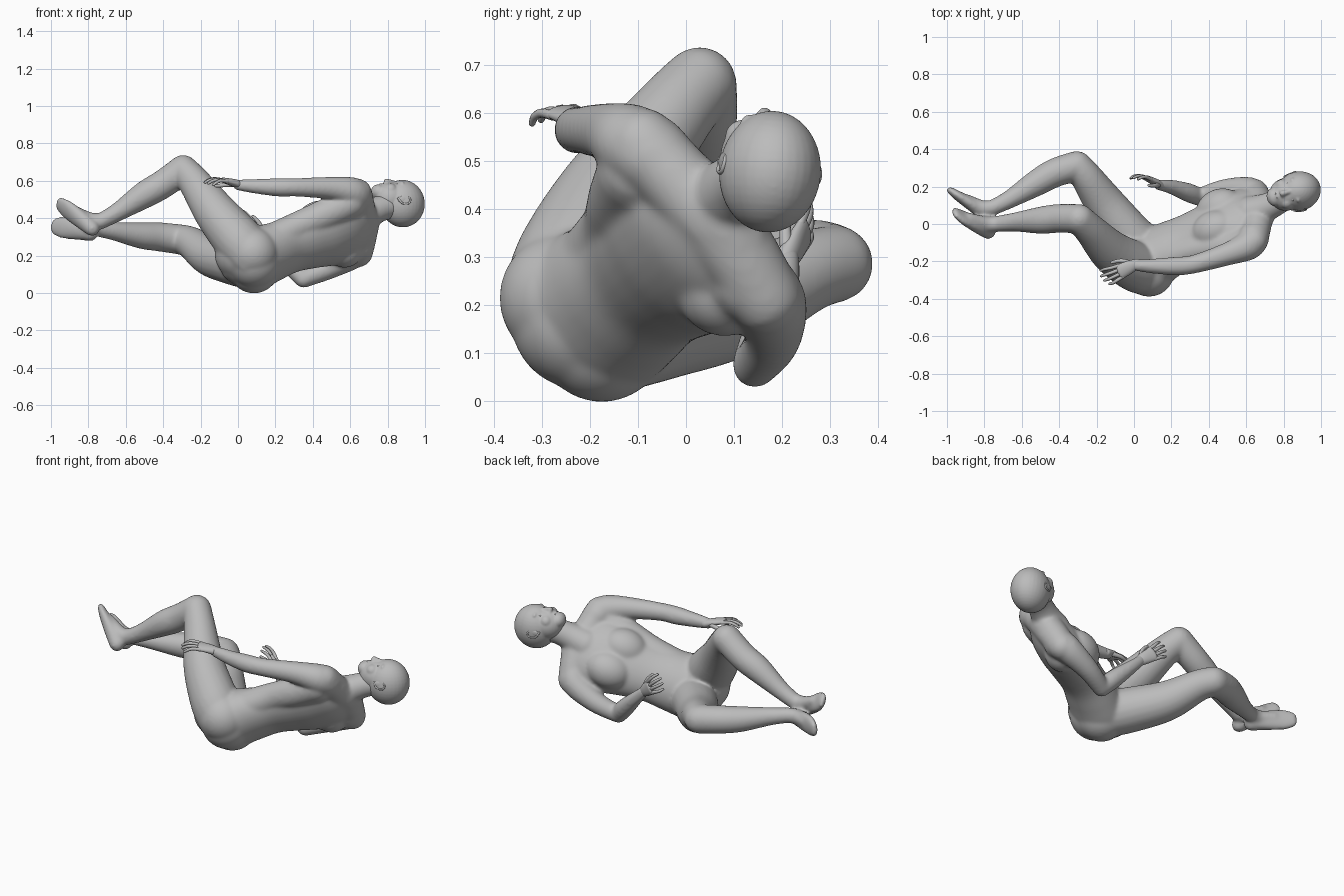
import bpy, bmesh, math
from mathutils import Vector, Matrix

cube = bpy.data.objects.get("Cube")
if cube:
    bpy.data.objects.remove(cube, do_unlink=True)

clay = bpy.data.materials.new("grey clay")
clay.diffuse_color = (0.5, 0.5, 0.5, 1)
clay.use_nodes = True
clay.node_tree.nodes["Principled BSDF"].inputs["Base Color"].default_value = (0.5, 0.5, 0.5, 1)


def spline(pts, sub=5):
    """Catmull-Rom resampling of (x, y, z, width[, depth]) rows."""
    rows = [Vector(p if len(p) == 5 else (*p, p[3])) for p in pts]
    out = []
    for i in range(len(rows) - 1):
        a, b, c, d = rows[max(i - 1, 0)], rows[i], rows[i + 1], rows[min(i + 2, len(rows) - 1)]
        for k in range(sub):
            t = k / sub
            out.append(0.5 * (2 * b + (c - a) * t + (2 * a - 5 * b + 4 * c - d) * t * t
                              + (3 * b - a - 3 * c + d) * t ** 3))
    return out + [rows[-1]]


def tube(bm, pts, side=(0, 0.3, 1), n=20):
    """Round-ended limb with elliptical cross-sections."""
    rows = spline(pts)
    cen = [Vector(r[:3]) for r in rows]
    tan = [(cen[min(i + 1, len(cen) - 1)] - cen[max(i - 1, 0)]).normalized() for i in range(len(cen))]
    secs = [(c, t, r[3], r[4]) for c, t, r in zip(cen, tan, rows)]

    def cap(sec, sign):
        c, t, a, b = sec
        return [(c + t * sign * min(a, b) * math.sin(q), t, a * math.cos(q), b * math.cos(q))
                for q in (0.4, 0.8, 1.15, 1.45)]
    secs = cap(secs[0], -1)[::-1] + secs + cap(secs[-1], 1)
    rings = []
    for c, t, a, b in secs:
        s = Vector(side)
        s = (s - t * s.dot(t)).normalized()
        m = t.cross(s)
        rings.append([bm.verts.new(c + s * a * math.cos(k * math.tau / n) + m * b * math.sin(k * math.tau / n))
                      for k in range(n)])
    for r, q in zip(rings, rings[1:]):
        for k in range(n):
            bm.faces.new((r[k], r[(k + 1) % n], q[(k + 1) % n], q[k]))
    bm.faces.new(rings[0][::-1])
    bm.faces.new(rings[-1])


def ball(bm, c, r, axes=((1, 0, 0), (0, 1, 0), (0, 0, 1))):
    """Ellipsoid with radii r along the given axes."""
    r = (r, r, r) if isinstance(r, float) else r
    m = Matrix([Vector(a) * s for a, s in zip(axes, r)]).transposed().to_4x4()
    m.translation = Vector(c)
    bmesh.ops.create_uvsphere(bm, u_segments=32, v_segments=20, radius=1, matrix=m)


def finish(bm, name, voxel=None, smooth=0):
    bmesh.ops.recalc_face_normals(bm, faces=bm.faces)
    for f in bm.faces:
        f.smooth = True
    me = bpy.data.meshes.new(name)
    bm.to_mesh(me)
    bm.free()
    me.materials.append(clay)
    ob = bpy.data.objects.new(name, me)
    bpy.context.collection.objects.link(ob)
    if voxel:
        rm = ob.modifiers.new("fuse", 'REMESH')
        rm.mode, rm.voxel_size, rm.use_smooth_shade = 'VOXEL', voxel, True
        sm = ob.modifiers.new("soften", 'SMOOTH')
        sm.factor, sm.iterations = 0.5, smooth
    return ob


# Body: trunk, buttocks, breasts and limbs fused into one skin
W = Vector((0, -0.66, 0.75)).normalized()      # across the body
D = Vector((0.87, 0.42, 0.25))                 # along the trunk
D = (D - W * D.dot(W)).normalized()
F = W.cross(D)
F = F if F.z > 0 else -F                       # out of the chest
body = bmesh.new()
tube(body, [(0.02, -0.2, 0.18, 0.15, 0.125), (0.09, -0.185, 0.185, 0.178, 0.15),
            (0.19, -0.135, 0.22, 0.172, 0.135), (0.29, -0.085, 0.255, 0.163, 0.12),
            (0.40, -0.04, 0.29, 0.18, 0.125), (0.50, 0.0, 0.32, 0.2, 0.13),
            (0.60, 0.035, 0.35, 0.2, 0.115), (0.67, 0.06, 0.38, 0.15, 0.085)], W, 32)
# hips and buttocks
ball(body, (0.08, -0.252, 0.215), 0.137)
ball(body, (0.085, -0.22, 0.17), 0.145)
ball(body, (0.085, -0.175, 0.135), 0.137)
ball(body, (0.02, -0.2, 0.21), 0.145)
# flank, shoulder blade and breasts
tube(body, [(0.2, -0.18, 0.29, 0.09), (0.33, -0.14, 0.36, 0.08), (0.47, -0.12, 0.42, 0.085), (0.6, -0.1, 0.48, 0.085)])
ball(body, (0.57, 0.08, 0.235), 0.1)
for c in ((0.43, -0.03, 0.39), (0.455, 0.085, 0.295)):
    ball(body, c, (0.13, 0.105, 0.1), (D, W, F))
# neck and shoulder line
tube(body, [(0.62, 0.06, 0.39, 0.09), (0.70, 0.085, 0.425, 0.078), (0.77, 0.12, 0.455, 0.07), (0.84, 0.16, 0.47, 0.07)])
tube(body, [(0.64, -0.09, 0.535, 0.077), (0.655, -0.01, 0.45, 0.08), (0.665, 0.08, 0.35, 0.085),
            (0.645, 0.165, 0.215, 0.077)], (1, 0, 0))
# raised leg
tube(body, [(0.07, -0.25, 0.2, 0.132), (0.0, -0.225, 0.285, 0.134), (-0.12, -0.15, 0.43, 0.115),
            (-0.23, -0.035, 0.588, 0.088), (-0.293, 0.028, 0.66, 0.079)])
tube(body, [(-0.293, 0.028, 0.66, 0.079), (-0.4, 0.03, 0.583, 0.077), (-0.5, 0.02, 0.525, 0.073),
            (-0.64, 0.01, 0.435, 0.051), (-0.74, 0.0, 0.38, 0.043)])
# lowered leg
tube(body, [(0.05, -0.13, 0.15, 0.128), (-0.03, -0.05, 0.168, 0.124), (-0.15, 0.1, 0.2, 0.11),
            (-0.25, 0.245, 0.268, 0.087), (-0.305, 0.31, 0.286, 0.081)])
tube(body, [(-0.305, 0.31, 0.286, 0.081), (-0.42, 0.275, 0.3, 0.078), (-0.52, 0.22, 0.308, 0.071),
            (-0.66, 0.135, 0.33, 0.05), (-0.76, 0.085, 0.345, 0.042)])
# arm reaching along the thigh
tube(body, [(0.64, -0.07, 0.51, 0.085), (0.61, -0.115, 0.54, 0.08), (0.5, -0.16, 0.56, 0.062),
            (0.32, -0.215, 0.565, 0.05), (0.22, -0.225, 0.565, 0.05), (0.1, -0.225, 0.57, 0.04),
            (0.0, -0.22, 0.578, 0.03)])
# bent arm
tube(body, [(0.64, 0.13, 0.25, 0.085), (0.615, 0.175, 0.205, 0.077), (0.48, 0.18, 0.13, 0.059),
            (0.35, 0.143, 0.075, 0.048)])
tube(body, [(0.35, 0.143, 0.075, 0.048), (0.29, 0.168, 0.14, 0.051), (0.2, 0.198, 0.23, 0.039), (0.13, 0.21, 0.3, 0.029)])
# feet
tube(body, [(-0.78, -0.04, 0.345, 0.042), (-0.85, 0.0, 0.4, 0.053, 0.038), (-0.915, 0.035, 0.448, 0.057, 0.028),
            (-0.955, 0.06, 0.478, 0.044, 0.019)], (0.3, -0.65, 0.7))
tube(body, [(-0.73, 0.0, 0.385, 0.042), (-0.79, 0.0, 0.39, 0.042), (-0.88, 0.03, 0.44, 0.03)])
tube(body, [(-0.79, 0.05, 0.318, 0.042), (-0.86, 0.1, 0.34, 0.057, 0.037), (-0.94, 0.15, 0.352, 0.06, 0.027),
            (-0.983, 0.18, 0.355, 0.045, 0.019)], (0.1, 0, 1))
tube(body, [(-0.75, 0.09, 0.345, 0.041), (-0.81, 0.085, 0.345, 0.042), (-0.89, 0.13, 0.355, 0.03)])
finish(body, "body", 0.008, 20)

# Head: local axes run to the crown, to the side and out of the face
U = Vector((0.95, 0.28, 0.03)).normalized()
N = Vector((-0.04, 0.1, 1))
N = (N - U * N.dot(U)).normalized()
S = U.cross(N)
HEAD = Vector((0.88, 0.175, 0.478))
AX = (U, S, N)


def at(u, s, n):
    return HEAD + U * u + S * s + N * n


head = bmesh.new()
ball(head, HEAD, (0.12, 0.105, 0.127), AX)
ball(head, at(-0.065, 0, 0.03), (0.095, 0.088, 0.088), AX)
ball(head, at(-0.132, 0, 0.065), (0.04, 0.05, 0.042), AX)
tube(head, [(*at(-0.025, 0, 0.108), 0.012), (*at(-0.06, 0, 0.118), 0.013), (*at(-0.082, 0, 0.122), 0.016)])
ball(head, at(-0.112, 0, 0.097), (0.016, 0.026, 0.016), AX)
for sg in (-1, 1):
    ball(head, at(-0.012, sg * 0.04, 0.102), (0.012, 0.03, 0.014), AX)   # brow
    ball(head, at(-0.085, sg * 0.013, 0.112), 0.011)                     # nostril
    ball(head, at(-0.075, sg * 0.045, 0.07), 0.036)                      # cheek
finish(head, "head", 0.005, 8)

# Eyes, lips and ears
for sg, label in ((-1, "right"), (1, "left")):
    eye = bmesh.new()
    ball(eye, at(-0.04, sg * 0.037, 0.1), (0.007, 0.017, 0.008), AX)
    finish(eye, label + "_eye")
    ear = bmesh.new()
    ball(ear, at(-0.02, sg * 0.096, 0.012), (0.032, 0.007, 0.02), AX)
    tube(ear, [(*at(-0.05, sg * 0.094, 0.02), 0.006), (*at(-0.03, sg * 0.102, -0.008), 0.005),
               (*at(0.003, sg * 0.105, -0.01), 0.005), (*at(0.014, sg * 0.103, 0.012), 0.005),
               (*at(-0.001, sg * 0.098, 0.027), 0.004)], S, 10)
    finish(ear, label + "_ear")
lips = bmesh.new()
for u in (-0.108, -0.117):
    ball(lips, at(u, 0, 0.104), (0.006, 0.02, 0.008), AX)
finish(lips, "lips")


# Hands: palm, four curled fingers and a thumb
def hand(name, wrist, d, thumb, curl):
    d = Vector(d).normalized()
    t = Vector(thumb)
    t = (t - d * t.dot(d)).normalized()
    p = d.cross(t)
    if p.dot(Vector(curl)) < 0:
        p = -p
    w = Vector(wrist)

    def q(a, b, c, *r):
        return (*(w + d * a + t * b + p * c), *r)
    bm = bmesh.new()
    tube(bm, [q(-0.02, 0, 0, 0.027, 0.024), q(0.03, 0, -0.004, 0.036, 0.02),
              q(0.085, -0.002, -0.004, 0.041, 0.015)], t)
    for i, length in enumerate((0.09, 0.1, 0.093, 0.073)):
        b = 0.03 - 0.021 * i
        f = b * 1.35
        tube(bm, [q(0.08, b, -0.003, 0.0105), q(0.085 + length * 0.42, (b + f) / 2, 0.0, 0.0095),
                  q(0.085 + length * 0.75, f, 0.012, 0.0085), q(0.085 + length * 0.97, f, 0.03, 0.007)], t, 10)
    tube(bm, [q(0.015, 0.02, 0.005, 0.014), q(0.05, 0.045, 0.018, 0.012), q(0.08, 0.054, 0.03, 0.01),
              q(0.1, 0.056, 0.036, 0.008)], t, 10)
    finish(bm, name)


hand("left_hand", (0.0, -0.22, 0.58), (-0.93, -0.4, 0.22), (-0.3, 1, 0.1), (0, 0, -1))
hand("right_hand", (0.13, 0.21, 0.3), (-0.7, 0.36, 0.6), (0.55, -0.1, 0.8), (-0.2, -1, 0))
